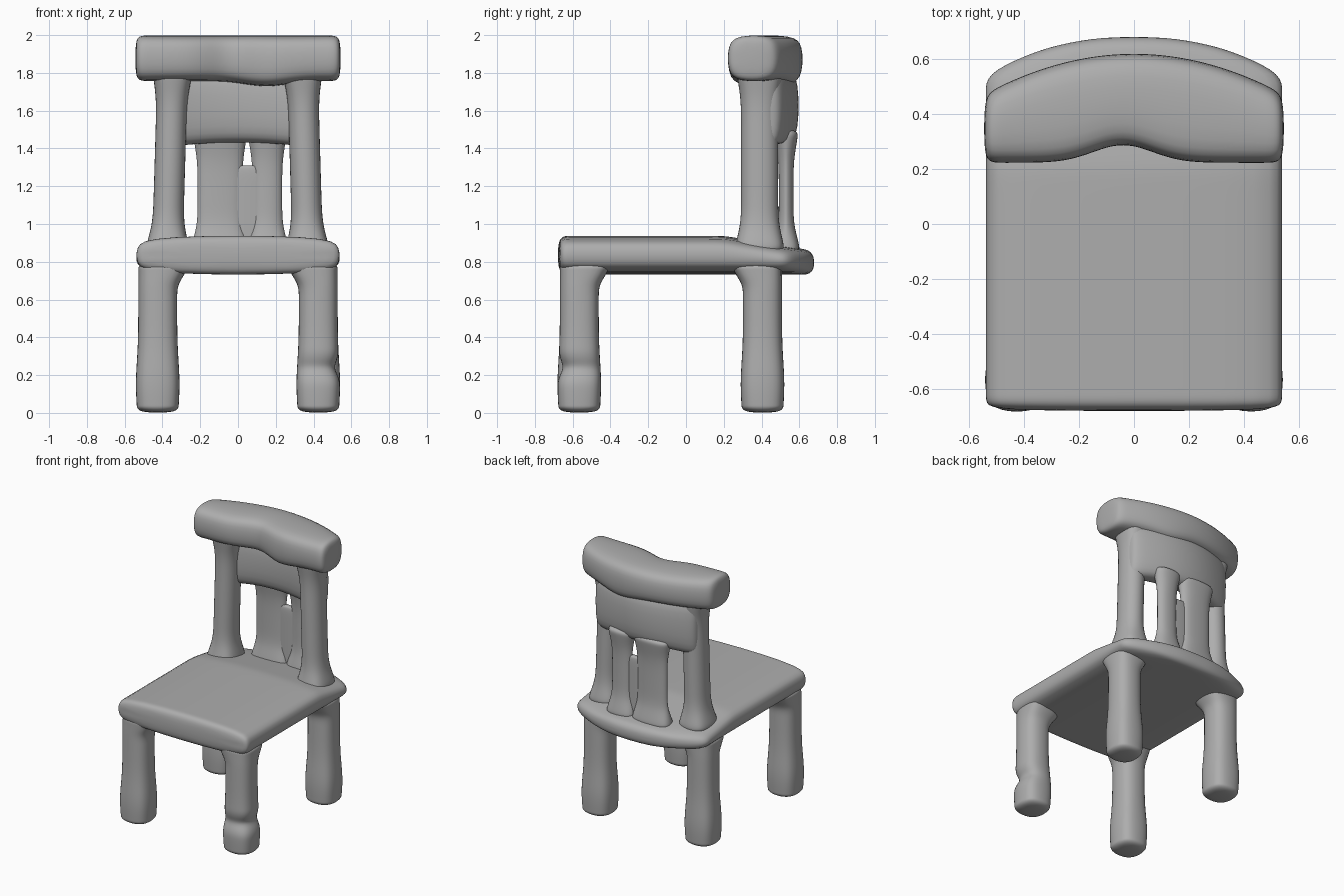
import bpy
import bmesh
from math import exp, sqrt

if "Cube" in bpy.data.objects:
    bpy.data.objects.remove(bpy.data.objects["Cube"])

GREY = (0.42, 0.42, 0.42, 1)
clay = bpy.data.materials.new("clay_grey")
clay.use_nodes = True
clay.diffuse_color = GREY
clay.node_tree.nodes["Principled BSDF"].inputs["Base Color"].default_value = GREY


def bump(value, centre, width):
    """Smooth swelling that is one at the centre and fades to nothing."""
    return exp(-((value - centre) / width) ** 2)


def section_outline(u0, u1, v0, v1, chamfer):
    """Rectangle with cut corners, as a loop of points."""
    c = min(chamfer, (u1 - u0) * 0.4, (v1 - v0) * 0.4)
    return [(u0 + c, v0), (u1 - c, v0), (u1, v0 + c), (u1, v1 - c),
            (u1 - c, v1), (u0 + c, v1), (u0, v1 - c), (u0, v0 + c)]


def loft(name, axis, start, end, steps, section, chamfer=0.05):
    """Skin the rectangles given by section(w) along an axis, with soft ends."""
    soft = chamfer / 2
    inner = [start + (end - start) * i / steps for i in range(1, steps)]
    stations = [start, start + soft] + inner + [end - soft, end]
    bm = bmesh.new()
    loops = []
    for w in stations:
        u0, u1, v0, v1 = section(w)
        inset = soft if w in (start, end) else 0
        points = section_outline(u0 + inset, u1 - inset, v0 + inset, v1 - inset, chamfer)
        loop = []
        for u, v in points:
            position = {"x": (w, u, v), "y": (u, w, v), "z": (u, v, w)}[axis]
            loop.append(bm.verts.new(position))
        loops.append(loop)
    for lower, upper in zip(loops, loops[1:]):
        for i in range(len(lower)):
            bm.faces.new((lower[i - 1], lower[i], upper[i], upper[i - 1]))
    bm.faces.new(loops[0])
    bm.faces.new(loops[-1])
    bmesh.ops.recalc_face_normals(bm, faces=bm.faces)
    for face in bm.faces:
        face.smooth = True
    mesh = bpy.data.meshes.new(name)
    bm.to_mesh(mesh)
    bm.free()
    mesh.materials.append(clay)
    part = bpy.data.objects.new(name, mesh)
    bpy.context.collection.objects.link(part)
    subdivision = part.modifiers.new("soften", "SUBSURF")
    subdivision.levels = subdivision.render_levels = 2


# Seat slab: straight sides, bowed back edge, top sloping down at the back
def seat_section(y):
    half_width = min(0.54, sqrt((0.69 - y) * 2))
    top = 0.94 - max(0, y - 0.2) / 6
    return -half_width, half_width, 0.73, top


loft("seat", "y", -0.68, 0.68, 20, seat_section, 0.06)


# Legs: swollen feet, a flare under the seat, one pinched ankle
def make_leg(name, side, centre_y, pinch):
    inward = 1 if centre_y < 0 else -1

    def leg_section(z):
        half = 0.105 + bump(z, 0.15, 0.17) / 80
        flare = max(0, z - 0.67) * 0.6
        ankle = pinch * bump(z, 0.24, 0.04)
        x_edges = sorted((side * (0.425 - half - flare), side * (0.425 + half - ankle)))
        y_edges = sorted((centre_y + inward * (half + flare),
                          centre_y - inward * (half - ankle)))
        return (*x_edges, *y_edges)

    loft(name, "z", 0, 0.8, 20, leg_section)


for side, side_name in ((1, "left"), (-1, "right")):
    pinch = 0.03 if side > 0 else 0
    make_leg(side_name + "_front_leg", side, -0.565, pinch)
    make_leg(side_name + "_back_leg", side, 0.405, 0)


# Uprights: posts and slats, spreading where they meet seat and rail
def make_upright(name, centre_x, centre_y, half_x, half_y, top, lean=0, chamfer=0.05):
    def upright_section(z):
        spread = bump(z, 0.86, 0.1) / 30 + bump(z, top, 0.12) / 40
        x = centre_x * (1 - lean * (z - 1))
        return (x - half_x - spread, x + half_x + spread,
                centre_y - half_y - spread, centre_y + half_y + spread)

    loft(name, "z", 0.84, top, 14, upright_section, chamfer)


make_upright("left_post", 0.365, 0.39, 0.083, 0.1, 1.83, lean=0.08)
make_upright("right_post", -0.37, 0.39, 0.083, 0.1, 1.83, lean=0.08)
make_upright("left_slat", 0.155, 0.53, 0.08, 0.04, 1.5, chamfer=0.04)
make_upright("right_slat", -0.095, 0.53, 0.12, 0.04, 1.5, chamfer=0.04)

# Thin web that closes the lower part of the gap between the slats
loft("slat_web", "z", 0.84, 1.31, 4, lambda z: (-0.05, 0.15, 0.5, 0.55), 0.02)


# Bowed panel between the posts
def panel_section(x):
    bow = x * x
    return 0.4 - bow / 3, 0.6 - bow * 0.6, 1.43 - bow / 6, 1.82


loft("back_panel", "x", -0.42, 0.42, 8, panel_section)


# Thick bowed top rail with a hollow in the middle of its front
def rail_section(x):
    hollow = bump(x, -0.04, 0.14) * 0.07
    sag = bump(x, 0.15, 0.15) * 0.03
    return 0.22 + hollow, 0.62 - x * x / 2, 1.755 - sag, 2


loft("top_rail", "x", -0.545, 0.545, 14, rail_section)
